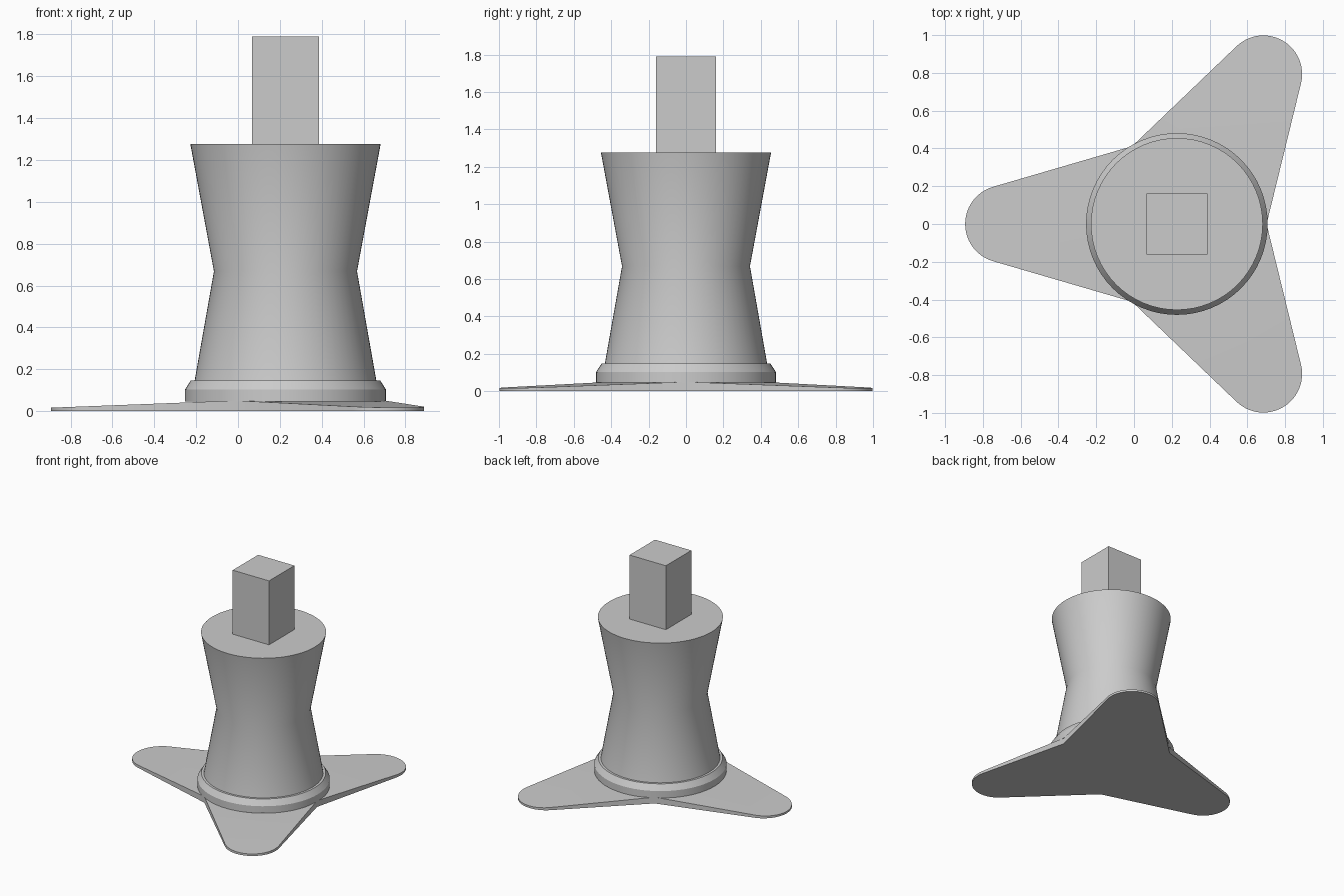
import bpy, bmesh
from math import sin, cos, pi, radians

cube = bpy.data.objects.get("Cube")
if cube:
    bpy.data.objects.remove(cube, do_unlink=True)

AXIS_X = 0.227      # the column stands off centre, over the hub of the foot
grey = bpy.data.materials.new("plain grey")
grey.use_nodes = True
grey.diffuse_color = (0.6, 0.6, 0.6, 1)
grey.node_tree.nodes["Principled BSDF"].inputs["Base Color"].default_value = (0.6, 0.6, 0.6, 1)


def finish(bm, name, smooth=None):
    bmesh.ops.recalc_face_normals(bm, faces=bm.faces)
    mesh = bpy.data.meshes.new(name)
    bm.to_mesh(mesh)
    bm.free()
    mesh.materials.append(grey)
    obj = bpy.data.objects.new(name, mesh)
    obj.location.x = AXIS_X
    bpy.context.collection.objects.link(obj)
    if smooth:
        bpy.ops.object.select_all(action='DESELECT')
        obj.select_set(True)
        bpy.context.view_layer.objects.active = obj
        bpy.ops.object.shade_smooth_by_angle(angle=radians(smooth))
    return obj


def turned(name, profile, smooth, segments=64):
    """Closed solid of revolution from (radius, height) points."""
    bm = bmesh.new()
    rings = [[bm.verts.new((r * cos(2 * pi * i / segments), r * sin(2 * pi * i / segments), z))
              for i in range(segments)] for r, z in profile]
    for low, high in zip(rings, rings[1:]):
        for i in range(segments):
            j = (i + 1) % segments
            bm.faces.new((low[i], low[j], high[j], high[i]))
    bm.faces.new(rings[0])
    bm.faces.new(rings[-1])
    return finish(bm, name, smooth)


def tripod_foot():
    """Three tapering, round-ended legs sloping down from a flat hub."""
    notch, reach, tip_r = 0.475, 0.916, 0.205
    hub_z, end_z = 0.05, 0.016
    inner, outer = notch * cos(pi / 3), reach + tip_r
    bm = bmesh.new()

    def polar(x, y, turn, z):
        return bm.verts.new((x * cos(turn) - y * sin(turn), x * sin(turn) + y * cos(turn), z))

    turns = [pi / 3, pi, 5 * pi / 3]
    hub = [polar(notch, 0, t - pi / 3, hub_z) for t in turns]
    outline = []
    for k, turn in enumerate(turns):
        tip = []
        for i in range(25):
            a = radians(-74 + 148 * i / 24)
            x, y = reach + tip_r * cos(a), tip_r * sin(a)
            z = hub_z + (end_z - hub_z) * (x - inner) / (outer - inner)
            tip.append(polar(x, y, turn, z))
        bm.faces.new([hub[k]] + tip + [hub[(k + 1) % 3]])
        outline += [hub[k]] + tip
    bm.faces.new(hub)
    # Side walls and flat underside
    base = [bm.verts.new((v.co.x, v.co.y, 0)) for v in outline]
    for i in range(len(base)):
        j = (i + 1) % len(base)
        bm.faces.new((base[i], base[j], outline[j], outline[i]))
    bm.faces.new(base[::-1])
    return finish(bm, "tripod_foot", 30)


tripod_foot()
turned("base_collar", [(0.481, 0.046), (0.481, 0.102), (0.452, 0.147)], 25)
turned("waisted_column", [(0.437, 0.13), (0.342, 0.668), (0.455, 1.277)], 30)

# Square post on top of the column
bm = bmesh.new()
bmesh.ops.create_cube(bm, size=1)
for v in bm.verts:
    v.co.x *= 0.322
    v.co.y *= 0.322
    v.co.z = 1.79 if v.co.z > 0 else 1.26
finish(bm, "square_post")
